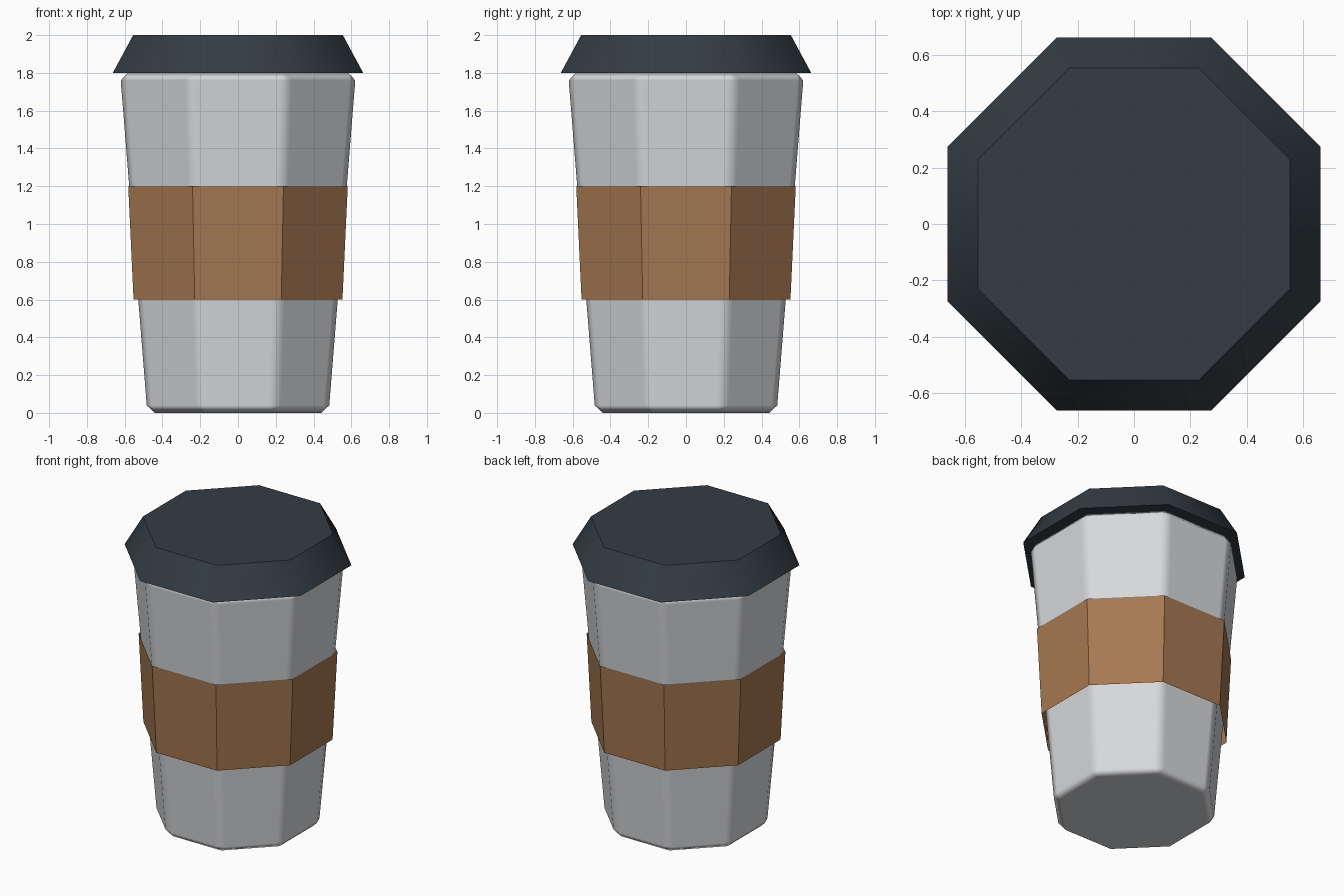
import bpy
import bmesh
import math

cube = bpy.data.objects.get("Cube")
if cube:
    bpy.data.objects.remove(cube)

SIDES = 8


def material(name, color, roughness=0.6):
    mat = bpy.data.materials.new(name)
    mat.use_nodes = True
    mat.diffuse_color = (*color, 1)
    bsdf = mat.node_tree.nodes["Principled BSDF"]
    bsdf.inputs["Base Color"].default_value = (*color, 1)
    bsdf.inputs["Roughness"].default_value = roughness
    return mat


def frustum(name, bottom, top, mat, capped=True):
    """Octagonal frustum; bottom and top are (half width across flats, z)."""
    bm = bmesh.new()
    rings = []
    for apothem, z in (bottom, top):
        radius = apothem / math.cos(math.pi / SIDES)
        angles = [(i + 0.5) * math.tau / SIDES for i in range(SIDES)]
        rings.append([bm.verts.new((radius * math.cos(a), radius * math.sin(a), z))
                      for a in angles])
    low, high = rings
    for i in range(SIDES):
        j = (i + 1) % SIDES
        bm.faces.new((low[i], low[j], high[j], high[i]))
    if capped:
        bm.faces.new(low[::-1])
        bm.faces.new(high)
    mesh = bpy.data.meshes.new(name)
    bm.to_mesh(mesh)
    bm.free()
    mesh.materials.append(mat)
    obj = bpy.data.objects.new(name, mesh)
    bpy.context.collection.objects.link(obj)
    return obj


def smooth(obj, degrees):
    bpy.ops.object.select_all(action='DESELECT')
    obj.select_set(True)
    bpy.context.view_layer.objects.active = obj
    bpy.ops.object.shade_smooth_by_angle(angle=math.radians(degrees))


paper = material("white paper", (0.68, 0.69, 0.71))
cardboard = material("brown cardboard", (0.38, 0.19, 0.085), 0.8)
plastic = material("dark plastic", (0.033, 0.046, 0.057), 0.5)

# Tapered cup with softly chamfered edges
cup = frustum("cup", (0.48, 0), (0.624, 1.8), paper)
smooth(cup, 180)
bevel = cup.modifiers.new("soft edges", 'BEVEL')
bevel.width = 0.04
bevel.segments = 1
bevel.limit_method = 'ANGLE'
bevel.harden_normals = True

# Thin open sleeve around the middle
frustum("sleeve", (0.553, 0.6), (0.581, 1.2), cardboard, capped=False)

# Overhanging lid with sloping sides
lid = frustum("lid", (0.663, 1.8), (0.555, 2), plastic)
smooth(lid, 42)
